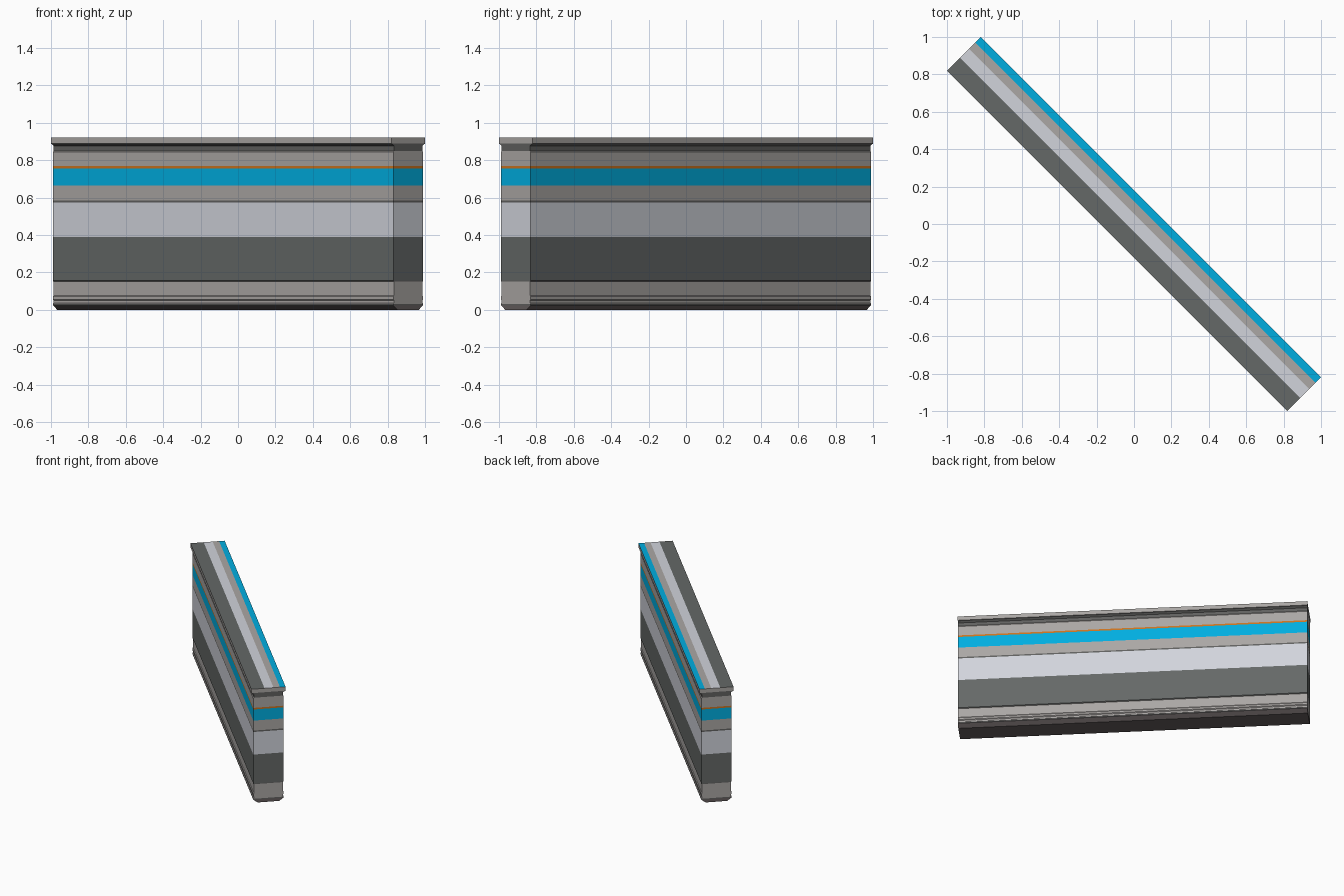
import bpy, math

if "Cube" in bpy.data.objects:
    bpy.data.objects.remove(bpy.data.objects["Cube"])

HALF_LEN = 1.82 / math.sqrt(2)      # half length of the wall along its own axis
CAP = 0.18 / math.sqrt(2)           # half depth of the top cap
BODY, GROOVE = 0.113, 0.108         # half depths of the wall and its recesses


def lin(c):
    return c / 12.92 if c <= 0.04045 else ((c + 0.055) / 1.055) ** 2.4


def material(name, r, g, b):
    m = bpy.data.materials.new(name)
    m.diffuse_color = (lin(r), lin(g), lin(b), 1)
    m.use_nodes = True
    m.node_tree.nodes["Principled BSDF"].inputs["Base Color"].default_value = m.diffuse_color
    return m


MATS = [material("beige_grey", .67, .655, .645),
        material("dark_grey", .395, .41, .405),
        material("light_grey", .82, .83, .86),
        material("blue", .0, .68, .88),
        material("orange", .80, .45, .12),
        material("trim_grey", .38, .38, .375),
        material("underside_grey", .40, .37, .37)]
BEIGE, DARK, LIGHT, BLUE, ORANGE, TRIM, UNDER = range(7)


def banded_wall(name, start, bands, bottom=None, stripes=None):
    """Stack bands (z, half depth, colour) upward; optional floor and striped top."""
    verts, faces, cols = [], [], []

    def quad(pts, col):
        n = len(verts)
        verts.extend(pts)
        faces.append((n, n + 1, n + 2, n + 3))
        cols.append(col)

    L = HALF_LEN
    z0, w0 = start
    if bottom is not None:
        quad([(-L, w0, z0), (L, w0, z0), (L, -w0, z0), (-L, -w0, z0)], bottom)
    for z1, w1, col in bands:
        for s in (-1, 1):
            # long side, then end
            side = [(-L, s * w0, z0), (L, s * w0, z0), (L, s * w1, z1), (-L, s * w1, z1)]
            end = [(s * L, -w0, z0), (s * L, w0, z0), (s * L, w1, z1), (s * L, -w1, z1)]
            quad(side if s < 0 else side[::-1], col)
            if z1 > z0:
                quad(end if s > 0 else end[::-1], col)
        z0, w0 = z1, w1
    if stripes:
        a = -w0
        for b, col in stripes:
            quad([(-L, a, z0), (L, a, z0), (L, b, z0), (-L, b, z0)], col)
            a = b
    me = bpy.data.meshes.new(name)
    me.from_pydata(verts, [], faces)
    for m in MATS:
        me.materials.append(m)
    for p, c in zip(me.polygons, cols):
        p.material_index = c
    ob = bpy.data.objects.new(name, me)
    ob.rotation_euler.z = -math.pi / 4
    bpy.context.collection.objects.link(ob)
    return ob


# Base moulding with chamfered foot and one rib
banded_wall("base_moulding", (0, 0.08), [
    (.024, BODY, UNDER), (.032, BODY, TRIM), (.037, GROOVE, BEIGE),
    (.05, GROOVE, BEIGE), (.056, BODY, BEIGE), (.07, BODY, BEIGE),
    (.077, GROOVE, BEIGE), (.15, GROOVE, BEIGE), (.156, BODY, TRIM)],
    bottom=UNDER)

# Painted wall panel
banded_wall("wall_panel", (.156, BODY), [
    (.39, BODY, DARK), (.573, BODY, LIGHT), (.584, BODY, TRIM),
    (.665, BODY, BEIGE), (.755, BODY, BLUE), (.768, BODY, ORANGE),
    (.843, BODY, BEIGE)])

# Recessed neck and overhanging cap with a striped top
banded_wall("top_cap", (.843, BODY), [
    (.85, GROOVE, BEIGE), (.876, GROOVE, TRIM), (.884, .118, TRIM),
    (.888, CAP, TRIM), (.92, CAP, BEIGE)],
    stripes=[(-.029, DARK), (.038, LIGHT), (.086, BEIGE), (CAP, BLUE)])
